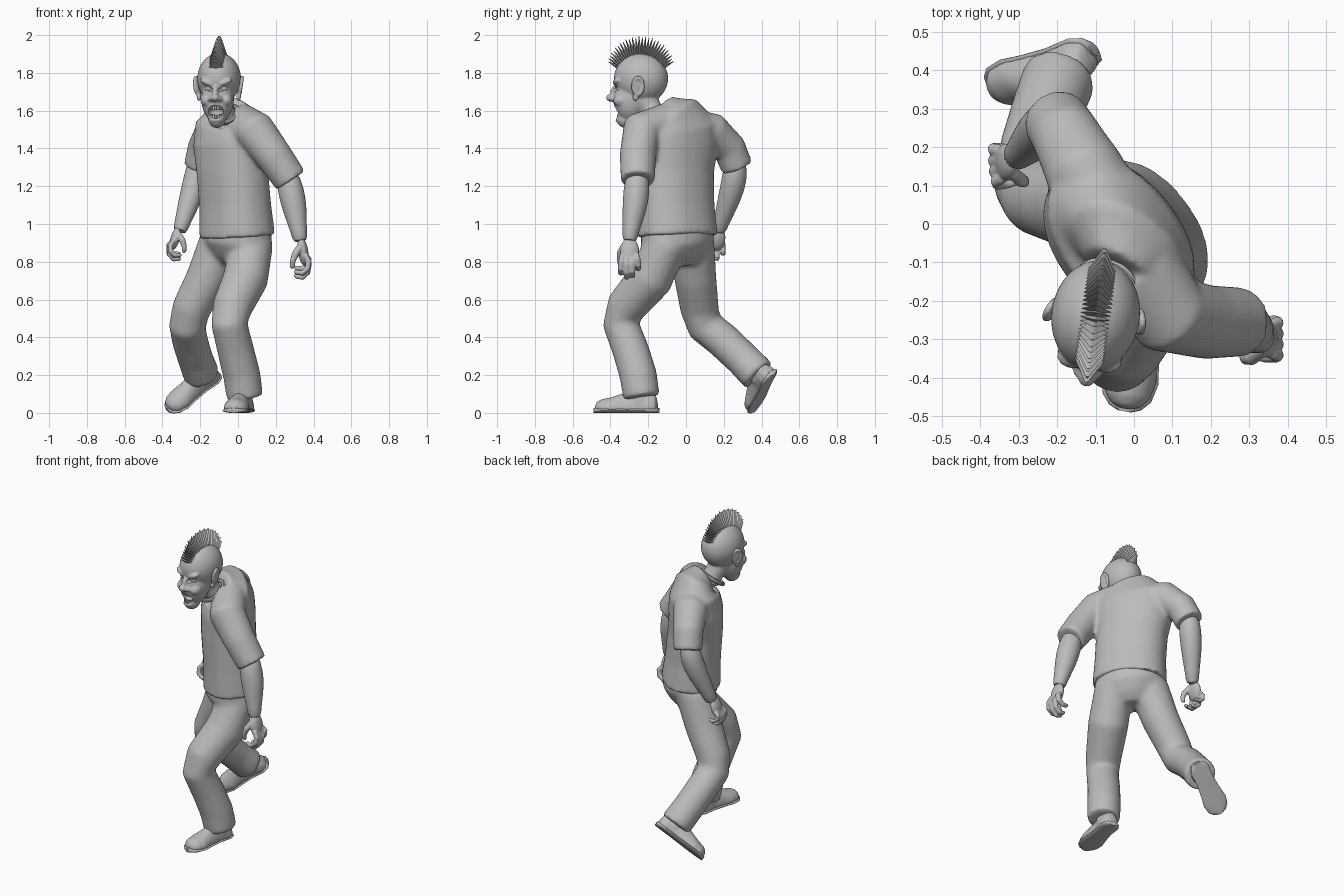
import bpy, bmesh, math
from mathutils import Vector, Matrix, Euler

cube = bpy.data.objects.get("Cube")
if cube:
    bpy.data.objects.remove(cube, do_unlink=True)

GREY = (0.5, 0.5, 0.5, 1)
mat = bpy.data.materials.new("plain grey")
mat.use_nodes = True
mat.diffuse_color = GREY
mat.node_tree.nodes["Principled BSDF"].inputs["Base Color"].default_value = GREY


def loft(bm, path, axis=(1, 0, 0), n=20, floor=None, power=1):
    """Closed tube through (x, y, z, radius along axis[, other radius]); power < 1 squares it off."""
    pts = [Vector(p[:3]) for p in path]
    rings = []
    for i, p in enumerate(path):
        t = (pts[min(i + 1, len(pts) - 1)] - pts[max(i - 1, 0)]).normalized()
        u = Vector(axis)
        u = (u - t * u.dot(t)).normalized()
        v = t.cross(u)
        ring = []
        for k in range(n):
            a = 2 * math.pi * k / n
            c, s = (math.copysign(abs(w) ** power, w) for w in (math.cos(a), math.sin(a)))
            co = pts[i] + u * p[3] * c + v * p[-1] * s
            if floor is not None:
                co.z = max(co.z, floor)
            ring.append(bm.verts.new(co))
        rings.append(ring)
    for r, s in zip(rings, rings[1:]):
        for k in range(n):
            bm.faces.new((r[k], r[(k + 1) % n], s[(k + 1) % n], s[k]))
    bm.faces.new(rings[0][::-1])
    bm.faces.new(rings[-1])


def ball(bm, loc, radii, rot=(0, 0, 0), seg=24):
    m = Matrix.LocRotScale(Vector(loc), Euler(rot), Vector(radii))
    bmesh.ops.create_uvsphere(bm, u_segments=seg, v_segments=seg // 2, radius=1, matrix=m)


def ring(bm, loc, major, minor, rot=(0, 0, 0), scale=(1, 1, 1)):
    m = Matrix.LocRotScale(Vector(loc), Euler(rot), Vector(scale))
    n, k = 28, 8
    vs = []
    for i in range(n):
        a = 2 * math.pi * i / n
        for j in range(k):
            b = 2 * math.pi * j / k
            r = major + minor * math.cos(b)
            vs.append(bm.verts.new(m @ Vector((r * math.cos(a), r * math.sin(a), minor * math.sin(b)))))
    for i in range(n):
        for j in range(k):
            i2, j2 = (i + 1) % n, (j + 1) % k
            bm.faces.new((vs[i * k + j], vs[i2 * k + j], vs[i2 * k + j2], vs[i * k + j2]))


def finish(name, bm, matrix=None, voxel=0, smooth=0, cutter=None, angle=40, subsurf=0):
    """Turn a bmesh into an object, optionally fused into one skin."""
    if matrix:
        bm.transform(matrix)
    bmesh.ops.recalc_face_normals(bm, faces=bm.faces)
    me = bpy.data.meshes.new(name)
    bm.to_mesh(me)
    bm.free()
    ob = bpy.data.objects.new(name, me)
    bpy.context.collection.objects.link(ob)
    bpy.ops.object.select_all(action='DESELECT')
    bpy.context.view_layer.objects.active = ob
    ob.select_set(True)
    if voxel:
        m = ob.modifiers.new("fuse", 'REMESH')
        m.mode, m.voxel_size = 'VOXEL', voxel
    if smooth:
        m = ob.modifiers.new("relax", 'SMOOTH')
        m.factor, m.iterations = 0.5, smooth
    if subsurf:
        ob.modifiers.new("round", 'SUBSURF').levels = subsurf
    if cutter:
        m = ob.modifiers.new("cut", 'BOOLEAN')
        m.operation, m.object = 'DIFFERENCE', cutter
    for m in list(ob.modifiers):
        bpy.ops.object.modifier_apply(modifier=m.name)
    ob.data.materials.clear()
    ob.data.materials.append(mat)
    if angle:
        bpy.ops.object.shade_smooth_by_angle(angle=math.radians(angle))
    return ob


# Shirt: twisted torso with two short sleeves
TWIST = (0.6, -0.8, 0)
bm = bmesh.new()
loft(bm, [(-.005, -.045, .935, .222, .177), (-.015, -.052, 1.1, .213, .165), (-.03, -.055, 1.28, .214, .163),
          (-.04, -.045, 1.42, .232, .163), (-.035, -.04, 1.51, .235, .15), (-.02, -.06, 1.572, .165, .112),
          (-.045, -.115, 1.602, .09, .08)], TWIST, 32, power=.9)
loft(bm, [(-.07, .03, 1.5, .11), (-.13, .14, 1.485, .104), (-.178, .23, 1.4, .09), (-.203, .27, 1.3, .086)])
loft(bm, [(.015, -.11, 1.53, .108), (.09, -.235, 1.492, .109), (.19, -.255, 1.36, .097), (.28, -.255, 1.23, .09)],
     (0, 1, 0))
finish("shirt", bm, voxel=.011, smooth=9)

# Collar band
bm = bmesh.new()
tilt = Vector((-.3, -.5, .8)).to_track_quat('Z', 'Y').to_euler()
ring(bm, (-.072, -.165, 1.578), .078, .012, tilt)
finish("collar", bm)

# Trousers: hips, forward left leg, trailing right leg
bm = bmesh.new()
loft(bm, [(-.005, -.045, .985, .208, .166), (-.005, -.045, .9, .208, .168), (-.015, -.035, .83, .155, .125),
          (-.02, -.035, .785, .1, .08)], TWIST, 32)
loft(bm, [(.075, -.095, .91, .114), (.04, -.19, .71, .121), (-.03, -.318, .56, .107), (-.046, -.345, .47, .097),
          (-.012, -.292, .33, .098), (.02, -.253, .2, .1), (.037, -.235, .08, .098)])
loft(bm, [(-.085, .03, .91, .12), (-.165, .05, .71, .112), (-.248, .072, .55, .103), (-.268, .1, .46, .098),
          (-.255, .195, .385, .096), (-.225, .3, .285, .094), (-.192, .385, .198, .098)])
finish("trousers", bm, voxel=.011, smooth=22)

# Bare forearms
bm = bmesh.new()
loft(bm, [(.25, -.255, 1.29, .06), (.283, -.262, 1.17, .071), (.3, -.272, 1.08, .066), (.322, -.293, .96, .042),
          (.332, -.3, .9, .04)])
finish("left_forearm", bm, subsurf=1)
bm = bmesh.new()
loft(bm, [(-.203, .265, 1.35, .06), (-.22, .258, 1.24, .068), (-.25, .232, 1.14, .063), (-.294, .187, 1.01, .041),
          (-.311, .17, .95, .038)])
finish("right_forearm", bm, subsurf=1)


# Hands: palm, four curled fingers and a thumb, wrist at the origin
def hand(name, matrix):
    bm = bmesh.new()
    ball(bm, (.012, 0, -.06), (.028, .05, .077), (0, -.15, 0))
    for i in range(4):
        y = -.043 + i * .028
        s = (.92, 1.04, 1, .8)[i]
        loft(bm, [(.025, y * .9, -.08, .015), (.042, y, -.125 * s, .017), (.036, y * 1.1, -.165 * s, .016),
                  (.008, y * 1.1, -.19 * s, .015), (-.022, y, -.185 * s, .013), (-.034, y, -.178 * s, .007)],
             (0, 1, 0), 10)
    loft(bm, [(0, -.03, -.03, .018), (-.026, -.05, -.07, .02), (-.042, -.052, -.11, .016),
              (-.045, -.045, -.14, .014), (-.043, -.042, -.152, .006)], (0, 1, 0), 10)
    finish(name, bm, matrix, voxel=.005, smooth=3)


hand("left_hand", Matrix.Translation((.332, -.298, .915)))
hand("right_hand", Matrix.LocRotScale(Vector((-.317, .167, .97)), Euler((-.1, .12, .1)), Vector((-.88, .98, .82))))


# Shoes: toe along local -y, sole on local z = 0
def shoe(side, matrix):
    widths = [(.174, .025), (.165, .045), (.13, .06), (.05, .056), (-.03, .064), (-.09, .074), (-.14, .064),
              (-.165, .042), (-.175, .018)]
    bm = bmesh.new()
    loft(bm, [(0, y, .013, w, .014) for y, w in widths], n=24)
    finish(side + "_sole", bm, matrix, angle=50)
    heights = [.03, .07, .09, .1, .078, .06, .05, .036, .018]
    bm = bmesh.new()
    loft(bm, [(0, y * .96, .022, w * .93, h) for (y, w), h in zip(widths, heights)], n=24, floor=.015)
    loft(bm, [(0, .08, .05, .055), (0, .075, .15, .05)])
    finish(side + "_shoe", bm, matrix, voxel=.007, smooth=4)


shoe("left", Matrix.Translation((.008, -.315, 0)) @ Matrix.Rotation(math.radians(-11), 4, 'Z'))
Y, Z = Vector((.77, .29, .57)).normalized(), Vector((-.2, -.72, .66)).normalized()
X = Y.cross(Z).normalized()
Z = X.cross(Y)
shoe("right", Matrix.Translation((-.235, .415, .105)) @ Matrix((X, Y, Z)).transposed().to_4x4())

# Head frame, turned slightly to its right
HEAD = Matrix.Translation((-.1, -.24, 0)) @ Matrix.Rotation(math.radians(-8), 4, 'Z')

# Mouth and eye socket cutter
bm = bmesh.new()
ball(bm, (0, -.14, 1.593), (.044, .055, .036))
for s in (-1, 1):
    ball(bm, (s * .04, -.14, 1.717), (.028, .025, .014), (0, -s * .35, 0))
cutter = finish("face_cutter", bm, HEAD)

# Head: skull, jaw, cheeks, brows, nose, lower lip and neck fused together
bm = bmesh.new()
ball(bm, (0, .002, 1.77), (.115, .144, .135), seg=40)
ball(bm, (0, -.055, 1.66), (.086, .09, .125), seg=40)
ball(bm, (0, -.078, 1.556), (.046, .052, .048))
ball(bm, (0, -.13, 1.695), (.018, .034, .045), (-.35, 0, 0))
ball(bm, (0, -.155, 1.668), (.025, .03, .021))
for s in (-1, 1):
    ball(bm, (s * .05, -.098, 1.655), (.035, .042, .035))
    ball(bm, (s * .043, -.113, 1.748), (.045, .03, .018), (0, -s * .4, 0))
    ball(bm, (s * .024, -.143, 1.662), (.015, .02, .014))
ball(bm, (0, -.112, 1.55), (.034, .022, .014))
loft(bm, [(.03, .09, 1.55, .058), (.01, .05, 1.62, .06), (0, 0, 1.7, .075)])
finish("head", bm, HEAD, voxel=.006, smooth=4, cutter=cutter)
bpy.data.objects.remove(cutter, do_unlink=True)

# Eyes and ears
for s, side in ((-1, "right"), (1, "left")):
    bm = bmesh.new()
    ball(bm, (s * .04, -.1, 1.718), (.024, .024, .02))
    finish(side + "_eye", bm, HEAD)
    bm = bmesh.new()
    ball(bm, (s * .112, .0, 1.722), (.011, .028, .05), (.12, s * .15, s * .3))
    ring(bm, (s * .116, .002, 1.73), .035, .01, (.12, math.pi / 2 + s * .15, s * .3), (1.25, .8, 1))
    ball(bm, (s * .106, -.012, 1.672), (.012, .016, .022))
    finish(side + "_ear", bm, HEAD, voxel=.005, smooth=3)

# Upper and lower teeth along an arc
bm = bmesh.new()
for z, h in ((1.615, .024), (1.569, .018)):
    for i in range(-3, 4):
        a = i * .27
        m = Matrix.LocRotScale(Vector((.042 * math.sin(a), -.082 - .04 * math.cos(a), z + .004 * abs(i) / 3)),
                               Euler((0, 0, a)), Vector((.0095, .008, h)))
        bmesh.ops.create_cube(bm, size=1, matrix=m)
finish("teeth", bm, HEAD, angle=0)

# Mohawk: a fan of flat pointed blades over the skull
bm = bmesh.new()
COUNT = 28
for i in range(COUNT):
    f = i / (COUNT - 1)
    e = math.radians(28 + 124 * f)
    d = Vector((0, -math.cos(e), math.sin(e)))
    length = .07 + .032 * math.sin(math.pi * f) + (.006 if i % 2 else 0)
    base = Vector((0, d.y * .125, 1.77 + d.z * .118))
    rot = d.to_track_quat('Z', 'X').to_matrix().to_4x4()
    side = rot.to_3x3().inverted() @ Vector((1, 0, 0))
    turn = Matrix.Rotation(math.atan2(side.y, side.x), 4, 'Z')
    m = (Matrix.Translation(base + d * length / 2) @ rot @ turn
         @ Matrix.Diagonal((.042, .013, length, 1)))
    bmesh.ops.create_cone(bm, cap_ends=True, segments=4, radius1=1, radius2=.1, depth=1, matrix=m)
finish("mohawk", bm, HEAD, angle=0)
